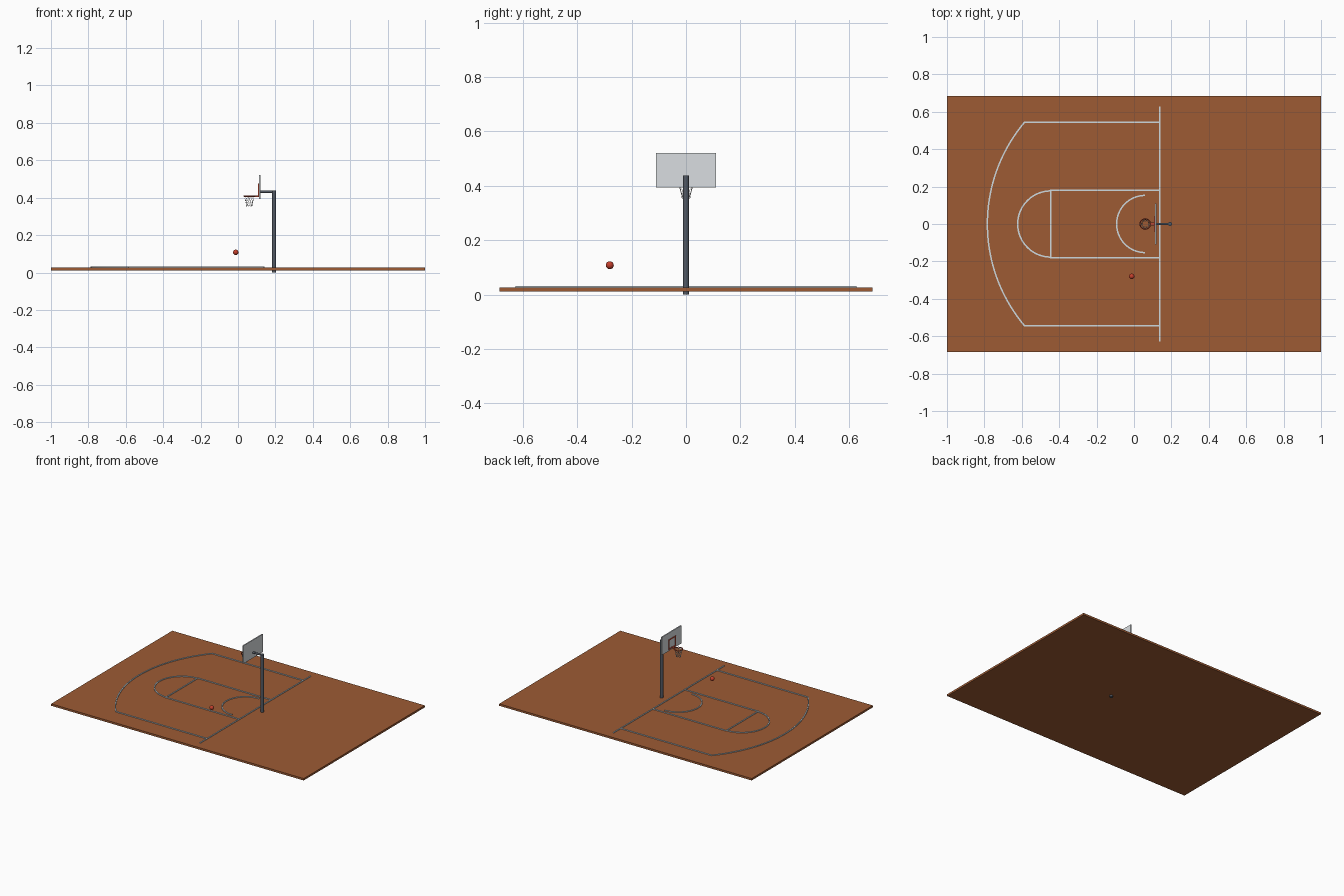
import bpy, bmesh, math
from mathutils import Vector

if "Cube" in bpy.data.objects:
    bpy.data.objects.remove(bpy.data.objects["Cube"])


def material(name, rgb):
    m = bpy.data.materials.new(name)
    m.diffuse_color = (*rgb, 1)
    m.use_nodes = True
    m.node_tree.nodes["Principled BSDF"].inputs["Base Color"].default_value = m.diffuse_color
    return m


BROWN = material("court brown", (0.34, 0.105, 0.034))
LINE = material("line pale grey", (0.62, 0.70, 0.74))
STEEL = material("dark steel", (0.085, 0.10, 0.125))
BOARD = material("board pale grey", (0.70, 0.73, 0.75))
RED = material("rim red", (0.50, 0.07, 0.035))
BALL = material("ball red", (0.55, 0.05, 0.025))
WHITE = material("net white", (0.80, 0.80, 0.80))


def finish(obj, name, mat, smooth=False):
    obj.name = name
    obj.data.materials.append(mat)
    if smooth:
        bpy.ops.object.select_all(action='DESELECT')
        obj.select_set(True)
        bpy.context.view_layer.objects.active = obj
        bpy.ops.object.shade_smooth_by_angle()
    return obj


def box(name, lo, hi, mat):
    lo, hi = Vector(lo), Vector(hi)
    bpy.ops.mesh.primitive_cube_add(size=1, location=(lo + hi) / 2)
    obj = bpy.context.object
    for v in obj.data.vertices:
        v.co = v.co * (hi - lo)
    return finish(obj, name, mat)


def rod(name, a, b, radius, mat, sides=20):
    a, b = Vector(a), Vector(b)
    bpy.ops.mesh.primitive_cylinder_add(vertices=sides, radius=radius,
                                        depth=(b - a).length, location=(a + b) / 2)
    obj = bpy.context.object
    obj.rotation_euler = (b - a).to_track_quat('Z', 'Y').to_euler()
    return finish(obj, name, mat, True)


def arc(cx, radius, a0, a1, n):
    """Points on a circle round (cx, 0), angles in degrees."""
    angles = [math.radians(a0 + (a1 - a0) * i / n) for i in range(n + 1)]
    return [(cx + radius * math.cos(a), radius * math.sin(a)) for a in angles]


def court_line(name, pts, width=0.008, z0=0.025, z1=0.031):
    """Raised strip of constant width with mitred corners along a flat path."""
    pts = [Vector(p) for p in pts]
    dirs = [(b - a).normalized() for a, b in zip(pts, pts[1:])]
    bm = bmesh.new()
    rings = []
    for i, p in enumerate(pts):
        d0, d1 = dirs[max(i - 1, 0)], dirs[min(i, len(dirs) - 1)]
        d = (d0 + d1).normalized()
        off = Vector((-d.y, d.x)) * (width / 2 / max(d.dot(d1), 0.5))
        l, r = p + off, p - off
        rings.append([bm.verts.new((q.x, q.y, z))
                      for q, z in ((l, z0), (r, z0), (r, z1), (l, z1))])
    for a, b in zip(rings, rings[1:]):
        for k in range(4):
            bm.faces.new((a[k], a[(k + 1) % 4], b[(k + 1) % 4], b[k]))
    bm.faces.new(rings[0])
    bm.faces.new(rings[-1])
    bmesh.ops.recalc_face_normals(bm, faces=bm.faces)
    mesh = bpy.data.meshes.new(name)
    bm.to_mesh(mesh)
    bm.free()
    obj = bpy.data.objects.new(name, mesh)
    bpy.context.collection.objects.link(obj)
    return finish(obj, name, LINE)


# Court slab
box("court_floor", (-1, -0.685, 0.012), (1, 0.685, 0.026), BROWN)

# Painted court lines
END, HOOP = 0.137, 0.06
court_line("baseline", [(END, -0.627), (END, 0.627)])
spread = math.degrees(math.atan2(0.545, -0.585 - HOOP))
court_line("three_point_line", [(END, 0.545)]
           + arc(HOOP, 0.844, spread, 360 - spread, 48) + [(END, -0.545)])
court_line("free_throw_line", [(-0.445, -0.181), (-0.445, 0.181)])
for side, label in ((1, "left"), (-1, "right")):
    court_line("key_line_" + label, [(END, side * 0.181), (-0.449, side * 0.181)])
court_line("free_throw_arc", arc(-0.445, 0.177, 90, 270, 32))
court_line("restricted_arc", arc(HOOP, 0.153, 90, 270, 32))

# Post and arm
rod("post", (0.193, 0, 0), (0.193, 0, 0.438), 0.011, STEEL)
rod("support_arm", (0.118, 0, 0.432), (0.201, 0, 0.432), 0.0065, STEEL, 16)

# Backboard with target frame on the hoop side
box("backboard", (0.112, -0.11, 0.393), (0.120, 0.11, 0.521), BOARD)
for side, label in ((1, "left"), (-1, "right")):
    y = side * 0.037
    box("target_frame_" + label, (0.107, y - 0.003, 0.403), (0.113, y + 0.003, 0.475), RED)
for z, label in ((0.403, "bottom"), (0.469, "top")):
    box("target_frame_" + label, (0.107, -0.037, z), (0.113, 0.037, z + 0.006), RED)

# Rim and its bracket
RIM_Z = 0.408
bpy.ops.mesh.primitive_torus_add(location=(HOOP, 0, RIM_Z), major_radius=0.028,
                                 minor_radius=0.003, major_segments=32, minor_segments=10)
finish(bpy.context.object, "rim", RED, True)
box("rim_bracket", (0.087, -0.007, RIM_Z - 0.003), (0.113, 0.007, RIM_Z + 0.003), RED)

# Net of crossing cords that narrows downwards
curve = bpy.data.curves.new("net", 'CURVE')
curve.dimensions = '3D'
curve.bevel_depth = 0.0009
curve.bevel_resolution = 0
CORDS, STEPS = 10, 8
for turn in (1, -1):
    for c in range(CORDS):
        spline = curve.splines.new('POLY')
        spline.points.add(STEPS)
        for i, p in enumerate(spline.points):
            t = i / STEPS
            a = math.tau * (c / CORDS + turn * t * 0.2)
            r = 0.015 + 0.0125 * (1 - t) ** 1.3
            p.co = (HOOP + r * math.cos(a), r * math.sin(a), RIM_Z - 0.056 * t, 1)
net = bpy.data.objects.new("net", curve)
bpy.context.collection.objects.link(net)
finish(net, "net", WHITE)

# Ball
bpy.ops.mesh.primitive_uv_sphere_add(segments=24, ring_count=14, radius=0.0145,
                                     location=(-0.012, -0.28, 0.108))
finish(bpy.context.object, "ball", BALL, True)
